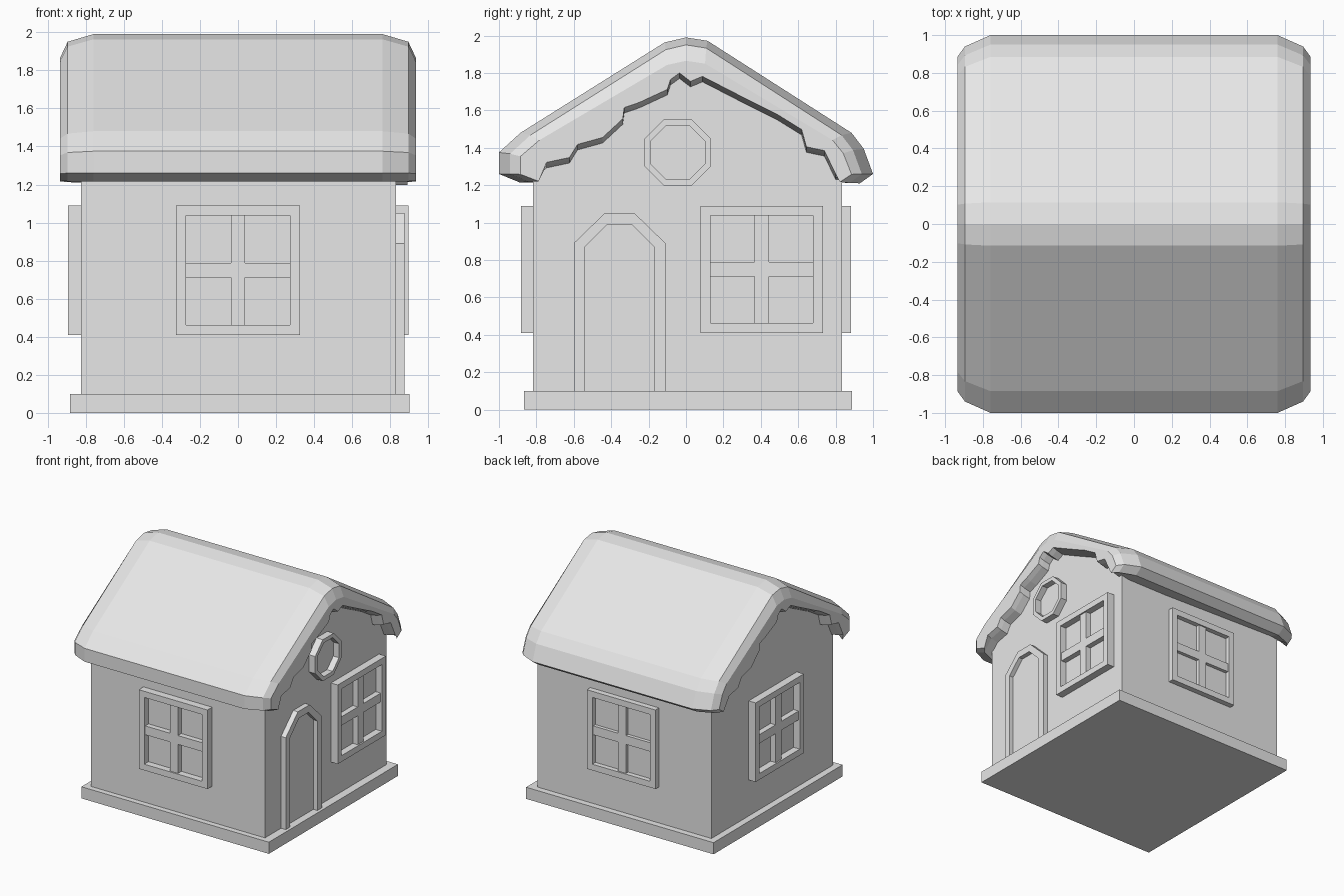
import bpy
import bmesh
from math import radians, cos, sin, pi
from mathutils import Matrix, Vector

if "Cube" in bpy.data.objects:
    bpy.data.objects.remove(bpy.data.objects["Cube"], do_unlink=True)

GREY = (0.8, 0.8, 0.8, 1.0)
plaster = bpy.data.materials.new("light grey")
plaster.use_nodes = True
plaster.diffuse_color = GREY
plaster.node_tree.nodes["Principled BSDF"].inputs["Base Color"].default_value = GREY

# Wall limits
X0, X1, Y0, Y1 = -0.826, 0.83, -0.818, 0.834


def finish(bm, name, matrix=None):
    bmesh.ops.recalc_face_normals(bm, faces=bm.faces)
    mesh = bpy.data.meshes.new(name)
    bm.to_mesh(mesh)
    bm.free()
    mesh.materials.append(plaster)
    obj = bpy.data.objects.new(name, mesh)
    if matrix:
        obj.matrix_world = matrix
    bpy.context.collection.objects.link(obj)
    return obj


def loft(bm, loops, cap=True):
    """Skin a row of closed loops of 3D points."""
    rows = [[bm.verts.new(p) for p in loop] for loop in loops]
    n = len(rows[0])
    for a, b in zip(rows, rows[1:]):
        for i in range(n):
            j = (i + 1) % n
            bm.faces.new((a[i], a[j], b[j], b[i]))
    if cap:
        bm.faces.new(rows[0])
        bm.faces.new(rows[-1])


def prism(bm, outline, w0, w1):
    loft(bm, [[(u, v, w) for u, v in outline] for w in (w0, w1)])


def ring(bm, outer, inner, depth):
    """Closed frame between two outlines, standing out from the wall."""
    loft(bm, [[(u, v, w) for u, v in loop] for loop, w in
              ((outer, 0), (outer, depth), (inner, depth), (inner, 0))], cap=False)


def rect(u0, u1, v0, v1):
    return [(u0, v0), (u1, v0), (u1, v1), (u0, v1)]


def on_wall(x, y, z, degrees):
    """Local axes: u along the wall, v up, w outwards; 0 degrees faces the front."""
    return (Matrix.Translation(Vector((x, y, z))) @ Matrix.Rotation(radians(degrees), 4, "Z")
            @ Matrix.Rotation(radians(90), 4, "X"))


def window(name, x, y, degrees, depth):
    matrix = on_wall(x, y, 0.75, degrees)
    hw, hh, border, bar = 0.327, 0.34, 0.053, 0.038
    iw, ih = hw - border, hh - border
    bm = bmesh.new()
    ring(bm, rect(-hw, hw, -hh, hh), rect(-iw, iw, -ih, ih), depth)
    top = depth - 0.012
    prism(bm, rect(-bar, bar, -ih, ih), 0, top)
    for u0, u1 in ((-iw, -bar), (bar, iw)):
        prism(bm, rect(u0, u1, -bar, bar), 0, top)
    finish(bm, name + "_frame", matrix)
    bm = bmesh.new()
    prism(bm, rect(-iw, iw, -ih, ih), 0, 0.006)
    finish(bm, name + "_glass", matrix)


# Base slab
bm = bmesh.new()
prism(bm, rect(-0.884, 0.9, -0.866, 0.888), 0, 0.1)
finish(bm, "base_slab")

# Walls with gables
gable = [(Y0, 0.1), (Y1, 0.1), (Y1, 1.4), (0, 1.86), (Y0, 1.4)]
bm = bmesh.new()
loft(bm, [[(x, y, z) for y, z in gable] for x in (X0, X1)])
finish(bm, "walls")

# Windows
window("front_window", 0, Y0, 0, 0.064)
window("back_window", 0, Y1, 180, 0.048)
window("door_side_window", X1, 0.405, 90, 0.065)
window("far_side_window", X0, 0, -90, 0.066)

# Door with an open-bottomed frame
arch_out = [(-0.245, 0), (-0.245, 0.79), (-0.08, 0.95), (0.08, 0.95), (0.245, 0.79), (0.245, 0)]
arch_in = [(-0.185, 0), (-0.185, 0.77), (-0.065, 0.89), (0.065, 0.89), (0.185, 0.77), (0.185, 0)]
door_place = on_wall(X1, -0.355, 0.1, 90)
bm = bmesh.new()
prism(bm, arch_out + arch_in[::-1], 0, 0.045)
finish(bm, "door_frame", door_place)
bm = bmesh.new()
prism(bm, arch_in, 0, 0.006)
finish(bm, "door_panel", door_place)


# Octagonal gable window
def octagon(apothem):
    r = apothem / cos(pi / 8)
    return [(r * cos(pi / 8 + k * pi / 4), r * sin(pi / 8 + k * pi / 4)) for k in range(8)]


round_place = on_wall(X1, -0.044, 1.375, 90)
bm = bmesh.new()
ring(bm, octagon(0.178), octagon(0.145), 0.06)
finish(bm, "gable_window_frame", round_place)
bm = bmesh.new()
prism(bm, octagon(0.145), 0, 0.006)
finish(bm, "gable_window_glass", round_place)

# Thick rounded roof: outer skin, and a ragged lower edge at each gable
skin = [(-0.89, 1.215), (-1, 1.26), (-1, 1.375), (-0.885, 1.48), (-0.115, 1.963), (0, 1.99),
        (0.115, 1.972), (0.885, 1.48), (0.95, 1.395), (1, 1.26), (0.93, 1.21)]
ragged = [(-0.746, 1.297), (-0.623, 1.323), (-0.58, 1.393), (-0.446, 1.43), (-0.338, 1.53),
          (-0.33, 1.59), (-0.249, 1.618), (-0.1, 1.687), (-0.083, 1.74), (-0.035, 1.775),
          (0.024, 1.73), (0.088, 1.757), (0.286, 1.655), (0.489, 1.553), (0.618, 1.473),
          (0.644, 1.38), (0.74, 1.36), (0.8, 1.235)]


def roof_loop(x, spread, drop, lift):
    top = [(x, y * spread, z - drop * (z - 1.25) / 0.74) for y, z in skin]
    if x > 0:
        under = [(x, y, z + lift) for y, z in reversed(ragged)]
    else:
        under = [(x, -y, z + lift) for y, z in ragged]
    return top + under


stations = [(0.76, 1, 0, -0.02), (0.895, 0.94, 0.04, 0.01), (0.935, 0.885, 0.125, 0.025)]
bm = bmesh.new()
loft(bm, [roof_loop(-x, *rest) for x, *rest in reversed(stations)]
     + [roof_loop(x, *rest) for x, *rest in stations])
finish(bm, "roof")
